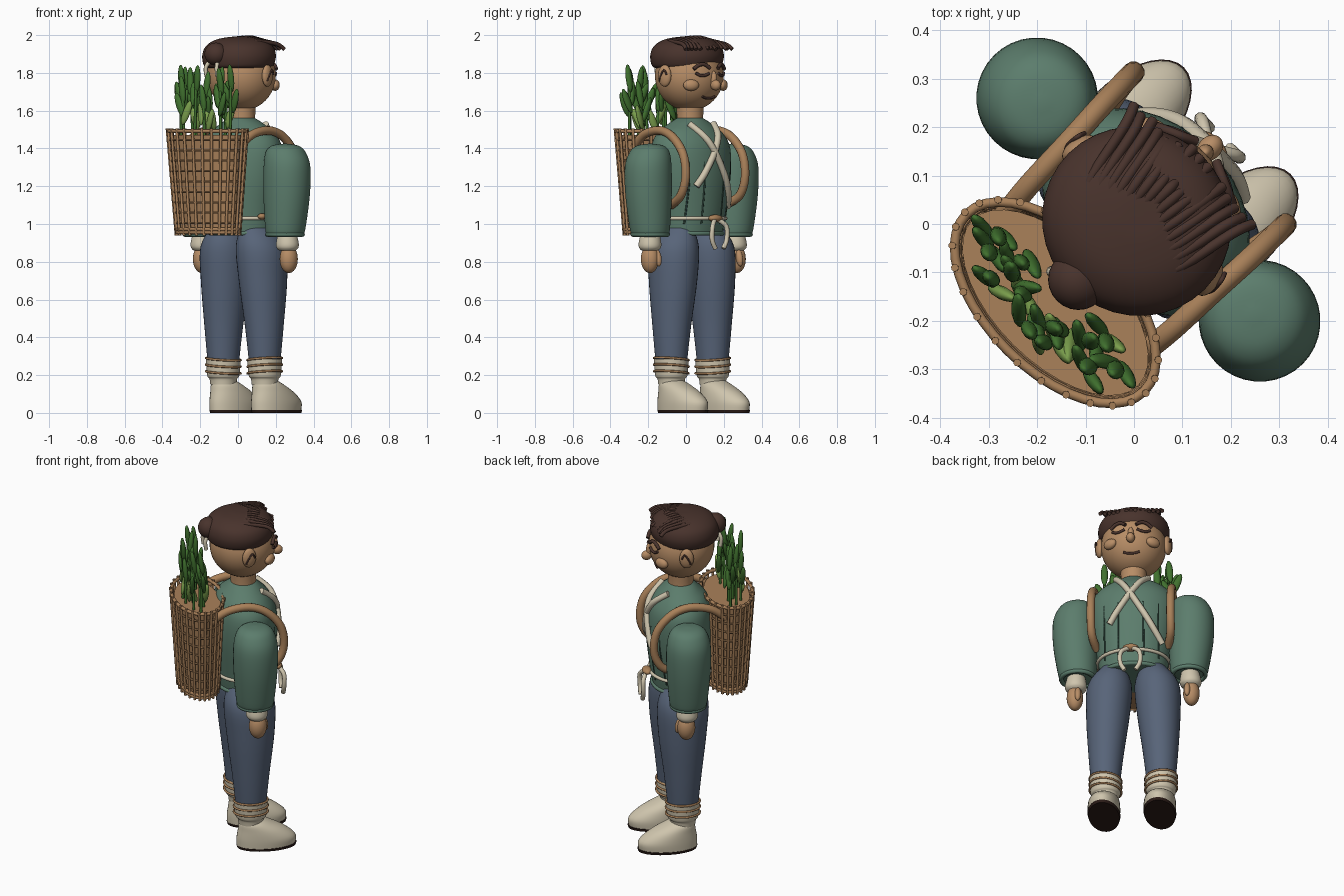
import bpy, bmesh, math, random
from mathutils import Vector, Matrix, Euler

if "Cube" in bpy.data.objects:
    bpy.data.objects.remove(bpy.data.objects["Cube"])

random.seed(4)
TURN = Matrix.Rotation(math.radians(-45), 4, 'Z')   # built facing +y, then turned


def material(name, rgb):
    m = bpy.data.materials.new(name)
    m.diffuse_color = [(c / 255) ** 2.2 for c in rgb] + [1]
    m.use_nodes = True
    m.node_tree.nodes["Principled BSDF"].inputs["Base Color"].default_value = m.diffuse_color
    return m


SKIN = material("skin", (182, 140, 102))
WICKER = material("wicker", (168, 128, 90))
GREEN = material("jacket_green", (92, 124, 108))
SEAM = material("seam_green", (50, 72, 63))
BLUE = material("trouser_blue", (88, 100, 120))
CREAM = material("cream_cloth", (206, 196, 172))
HAIR = material("dark_brown", (74, 54, 48))
SOLE = material("sole_brown", (48, 34, 30))
LEAF = material("leaf_green", (66, 112, 50))
YOUNG = material("young_leaf", (122, 158, 78))


def finish(name, mesh, mat, angle=50):
    mesh.materials.clear()
    mesh.materials.append(mat)
    ob = bpy.data.objects.new(name, mesh)
    bpy.context.collection.objects.link(ob)
    mesh.transform(TURN)
    bpy.ops.object.select_all(action='DESELECT')
    ob.select_set(True)
    bpy.context.view_layer.objects.active = ob
    bpy.ops.object.shade_smooth_by_angle(angle=math.radians(angle))
    return ob


def spline(rows, t):
    """Catmull-Rom sample through rows, t in 0..len-1."""
    i = min(int(t), len(rows) - 2)
    u = t - i
    p = [rows[max(0, min(len(rows) - 1, i + k))] for k in (-1, 0, 1, 2)]
    return [0.5 * (2 * b + (c - a) * u + (2 * a - 5 * b + 4 * c - d) * u * u
                   + (3 * b - a - 3 * c + d) * u ** 3) for a, b, c, d in zip(*p)]


def loft(name, rings, mat, n=36, steps=5):
    """Stacked ellipses: (x, y, z, rx, ry)."""
    bm = bmesh.new()
    loops = []
    for k in range((len(rings) - 1) * steps + 1):
        x, y, z, rx, ry = spline(rings, k / steps)
        loops.append([bm.verts.new((x + rx * math.cos(a), y + ry * math.sin(a), z))
                      for a in (2 * math.pi * j / n for j in range(n))])
    for lo, hi in zip(loops, loops[1:]):
        for j in range(n):
            bm.faces.new((lo[j], lo[(j + 1) % n], hi[(j + 1) % n], hi[j]))
    bm.faces.new(loops[0][::-1])
    bm.faces.new(loops[-1])
    me = bpy.data.meshes.new(name)
    bm.to_mesh(me)
    bm.free()
    return finish(name, me, mat)


def blobs(name, items, mat, seg=24):
    """Ellipsoids: (centre, radii, euler)."""
    bm = bmesh.new()
    for c, r, e in items:
        m = Matrix.LocRotScale(Vector(c), Euler(e), Vector(r))
        bmesh.ops.create_uvsphere(bm, u_segments=seg, v_segments=seg * 2 // 3, radius=1, matrix=m)
    me = bpy.data.meshes.new(name)
    bm.to_mesh(me)
    bm.free()
    return finish(name, me, mat)


def tubes(name, paths, r, mat, cyclic=False, res=2, steps=5):
    cu = bpy.data.curves.new(name, 'CURVE')
    cu.dimensions = '3D'
    cu.bevel_depth, cu.bevel_resolution, cu.use_fill_caps = r, res, True
    for p in paths:
        if not cyclic and len(p) > 2:
            p = [spline(p, k / steps) for k in range((len(p) - 1) * steps + 1)]
        s = cu.splines.new('POLY')
        s.points.add(len(p) - 1)
        for pt, q in zip(s.points, p):
            pt.co = (*q, 1)
        s.use_cyclic_u = cyclic
    tmp = bpy.data.objects.new("tmp", cu)
    bpy.context.collection.objects.link(tmp)
    bpy.context.view_layer.update()
    me = bpy.data.meshes.new_from_object(tmp.evaluated_get(bpy.context.evaluated_depsgraph_get()))
    bpy.data.objects.remove(tmp)
    return finish(name, me, mat)


# torso and neck
TORSO = [(0, .035, .94, .185, .15), (0, .035, 1.05, .2, .168), (0, .035, 1.25, .235, .185),
         (0, .035, 1.4, .24, .175), (0, .03, 1.48, .2, .145), (0, .03, 1.53, .13, .1), (0, .03, 1.56, .07, .07)]
loft("torso", TORSO, GREEN)
loft("neck", [(0, .03, 1.5, .072, .072), (0, .03, 1.57, .07, .07), (0, .03, 1.66, .075, .075)], SKIN)


def chest(x, z, off=.008):
    for a, b in zip(TORSO, TORSO[1:]):
        if z <= b[2]:
            t = (z - a[2]) / (b[2] - a[2])
            rx, ry = a[3] + t * (b[3] - a[3]), a[4] + t * (b[4] - a[4])
            break
    return (x, .035 + off + ry * math.sqrt(max(0.02, 1 - (x / rx) ** 2)), z)


def oval(z, rx, ry, y=.035, x=0, n=40, tilt=0):
    return [(x + rx * math.cos(a), y + ry * math.sin(a), z + tilt * math.cos(a))
            for a in (2 * math.pi * k / n for k in range(n))]


# jacket details: hem, seams, belt, crossed chest bands
tubes("jacket_hem", [oval(.95, .187, .152)], .012, GREEN, True)
tubes("jacket_seams", [[chest(x, z, 0) for z in (1.0, 1.12, 1.22, 1.33)]
                       for x in (-.15, -.07, .07, .15)], .005, SEAM)
tubes("belt", [oval(1.03, .201, .17)], .01, CREAM, True)
tubes("chest_bands", [[chest(a + (b - a) * k / 6, z0 + (z1 - z0) * k / 6) for k in range(7)]
                      for a, b, z0, z1 in ((-.09, .12, 1.53, 1.2), (.09, -.17, 1.53, 1.09))], .018, CREAM)
tubes("belt_tails", [[(0, .22, 1.03), (k * .05, .25, .99), (k * .055, .25, .92), (k * .03, .25, .87)]
                     for k in (-1, 1)], .013, CREAM)
blobs("belt_knot", [((0, .22, 1.03), (.045, .028, .02), (0, 0, 0)),
                    ((.2, -.02, 1.04), (.022, .025, .016), (0, 0, 0))], WICKER)

# limbs
for s, side in ((-1, "left"), (1, "right")):
    loft(side + "_sleeve", [(s * .31, .042, .945, .094, .094), (s * .312, .042, .97, .106, .106),
                            (s * .322, .042, 1.15, .124, .122), (s * .325, .042, 1.3, .124, .124),
                            (s * .315, .042, 1.38, .106, .106), (s * .31, .042, 1.415, .07, .07),
                            (s * .31, .042, 1.425, .01, .01)], GREEN)
    tubes(side + "_sleeve_hem", [oval(.945, .092, .092, .042, s * .31)], .013, GREEN, True)
    loft(side + "_wrist_cuff", [(s * .32, .05, .86, .045, .045), (s * .32, .05, .875, .058, .058),
                                (s * .32, .05, .9, .06, .06), (s * .318, .05, .95, .05, .05)], CREAM)
    blobs(side + "_hand", [((s * .325, .055, .815), (.046, .05, .075), (0, 0, 0)),
                           ((s * .305, .095, .82), (.018, .02, .045), (.2, 0, 0))], SKIN)
    loft(side + "_trouser_leg", [(s * .155, .045, .26, .08, .085), (s * .152, .045, .45, .098, .105),
                                 (s * .142, .045, .7, .121, .135), (s * .132, .04, .88, .124, .142),
                                 (s * .11, .035, .99, .07, .1)], BLUE)
    loft(side + "_ankle_wrap", [(s * .155, .045, .15, .068, .07), (s * .155, .045, .18, .072, .075),
                                (s * .155, .045, .2, .083, .088), (s * .155, .045, .285, .09, .095)], CREAM)
    tubes(side + "_wrap_cords", [oval(z, .089, .095, .045, s * .155, tilt=.008 * s) for z in (.215, .25, .285)],
          .006, WICKER, True)
    loft(side + "_shoe", [(s * .156, .13, .012, .088, .165), (s * .156, .13, .06, .09, .165),
                          (s * .156, .105, .11, .085, .132), (s * .156, .07, .15, .074, .09),
                          (s * .156, .055, .172, .055, .06)], CREAM)
    loft(side + "_sole", [(s * .156, .133, 0, .086, .164), (s * .156, .133, .016, .091, .169)], SOLE, steps=1)
    # carrying strap round the shoulder
    tubes(side + "_strap", [[(s * .2, -.19, 1.41), (s * .21, -.1, 1.475), (s * .215, .02, 1.495),
                             (s * .22, .12, 1.46), (s * .222, .2, 1.37), (s * .222, .22, 1.25),
                             (s * .22, .18, 1.15), (s * .2, .09, 1.1)]], .023, WICKER, res=4)

# head
HC, HR = Vector((0, .025, 1.785)), Vector((.182, .183, .185))


def face(x, z, off=0):
    d = 1 - (x / HR.x) ** 2 - ((z - HC.z) / HR.z) ** 2
    return (x, HC.y + off + HR.y * math.sqrt(max(0, d)), z)


blobs("head", [(HC, HR, (0, 0, 0))], SKIN, 36)
blobs("nose", [((0, .222, 1.735), (.024, .03, .028), (0, 0, 0)),
               ((0, .208, 1.765), (.017, .018, .045), (0, 0, 0))], SKIN)
blobs("cheeks", [((s * .12, .158, 1.735), (.042, .024, .03), (0, 0, -s * .65)) for s in (-1, 1)], SKIN)
blobs("ears", [((s * .19, .03, 1.785), (.022, .04, .058), (0, 0, s * .2)) for s in (-1, 1)], SKIN)
tubes("ear_folds", [[(s * .208, .01, 1.755), (s * .212, .022, 1.785), (s * .21, .045, 1.815), (s * .205, .06, 1.79)]
                    for s in (-1, 1)], .005, HAIR)
tubes("brows", [[face(s * x, z, .01) for x, z in ((.03, 1.825), (.06, 1.845), (.09, 1.84), (.115, 1.82))]
                for s in (-1, 1)], .01, HAIR)
tubes("eyes", [[face(s * x, z, .004) for x, z in ((.035, 1.797), (.06, 1.787), (.085, 1.787), (.105, 1.8))]
               for s in (-1, 1)], .008, HAIR)
tubes("mouth", [[face(x, z, .003) for x, z in ((-.045, 1.675), (-.02, 1.667), (.02, 1.667), (.045, 1.675))]],
      .007, HAIR)

# hair cap, bun, combed strands
loft("hair_cap", [(0, .005, 1.825, .165, .165), (0, .005, 1.84, .188, .182), (0, .008, 1.89, .199, .192),
                  (0, .01, 1.94, .182, .175), (0, .015, 1.975, .13, .13), (0, .02, 1.99, .06, .06),
                  (0, .02, 1.992, .005, .005)], HAIR)
blobs("hair_bun", [((0, -.165, 1.9), (.062, .06, .06), (0, 0, 0))], HAIR)
strands = []
for k in range(15):
    x = -.105 + .015 * k
    y = -.05 + .09 * (1 - abs(x) / .105)
    e = .19 + random.uniform(-.025, .012)
    strands.append([(x, y, 1.975 - 2 * x * x), (x * 1.25, y + .06, 1.988 - 2 * x * x),
                    (x * 1.5, .13, 1.965 - x * x), (x * 1.65, e, 1.925)])
tubes("hair_strands", strands, .011, HAIR)
tubes("bun_ribbon", [[(.02 - .05 * k, -.17, 1.87), (.03 - .08 * k, -.19, 1.83), (.03 - .08 * k, -.185, 1.78)]
                     for k in (0, 1)], .011, CREAM)


# basket: solid lining, woven ribs and hoops
def weave(t, grow=0):
    return (.95 + .55 * t, .208 + .052 * t + grow, .108 + .032 * t + grow, -.225 - .005 * t)


rows = [weave(t, -.015) for t in (0, .5, .95)]
loft("basket_lining", [(0, y, z, rx, ry) for z, rx, ry, y in rows], WICKER, steps=2)
tubes("basket_hoops", [oval(*weave(k / 10)) for k in range(1, 10)], .006, WICKER, True, 1)
tubes("basket_rims", [oval(*weave(t)) for t in (.01, .04, .985)], .01, WICKER, True)
ribs = []
for k in range(26):
    a = 2 * math.pi * k / 26
    ribs.append([(rx * math.cos(a), y + ry * math.sin(a), z) for z, rx, ry, y in (weave(-.02, .004), weave(1.01, .004))])
tubes("basket_ribs", ribs, .008, WICKER)

# leafy shoots
stems, dark, pale = [], [], []
for k in range(14):
    a = math.pi * (1.0 + 1.0 * k / 13) + random.uniform(-.08, .08)
    f = (.82, .5)[k % 2]
    x, y = .235 * f * math.cos(a), -.21 + .12 * f * math.sin(a)
    h = random.uniform(1.66, 1.78)
    lean = random.uniform(-.15, .15)
    stems.append([(x, y, 1.45), (x + lean * .1, y, h)])
    dark.append(((x + lean * .14, y, h), (.02, .015, .075), (random.uniform(-.15, .15), lean, 0)))
    for s, z in ((-1, h - .08), (1, h - .12)):
        leaf = ((x + s * .025, y + random.uniform(-.015, .015), z), (.021, .014, .07),
                (random.uniform(-.25, .25), s * .38, random.uniform(-.5, .5)))
        (pale if z < 1.605 else dark).append(leaf)
tubes("shoot_stems", stems, .008, LEAF)
blobs("shoot_leaves", dark, LEAF, 12)
blobs("young_leaves", pale, YOUNG, 12)
